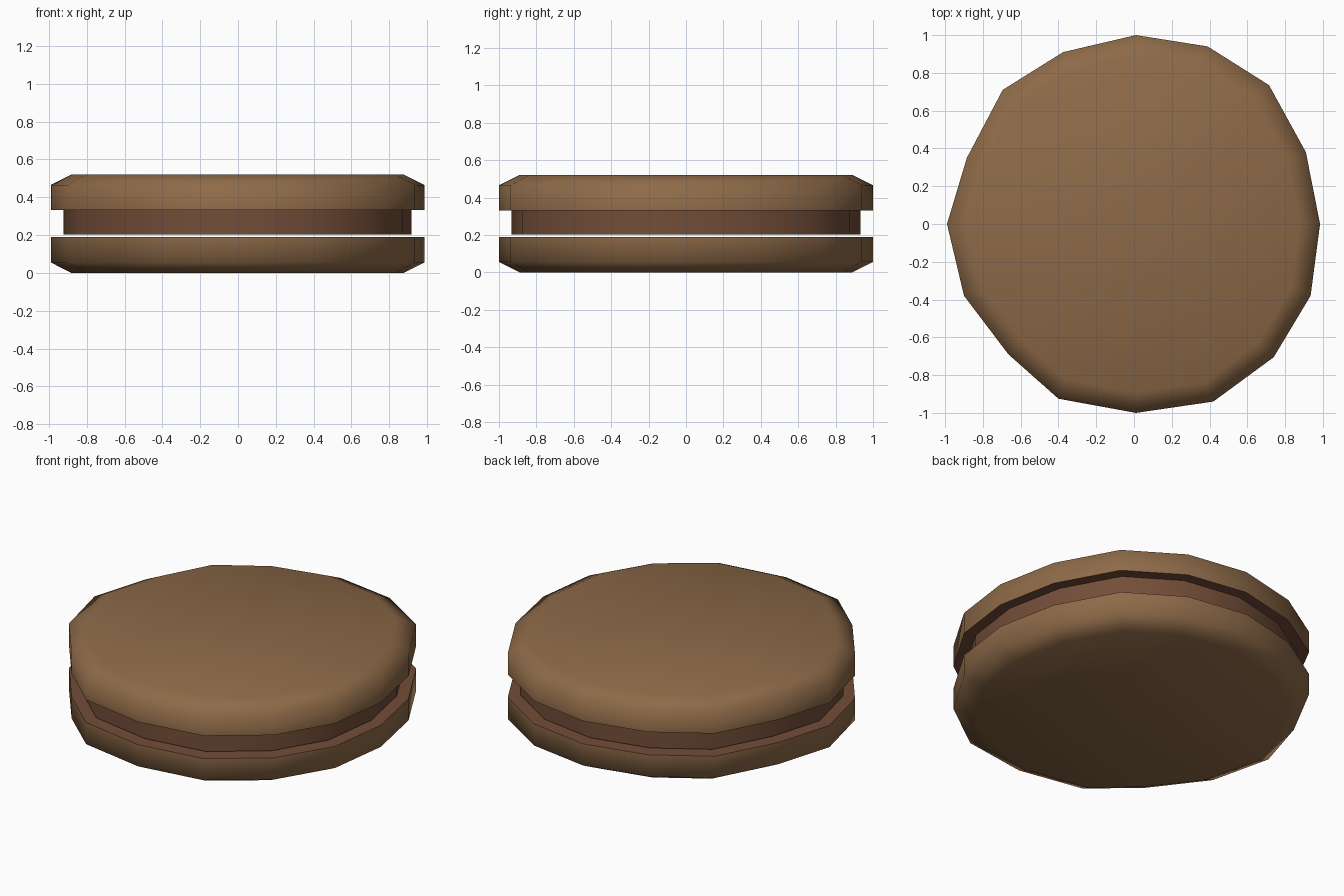
import bpy, bmesh, math

if "Cube" in bpy.data.objects:
    bpy.data.objects.remove(bpy.data.objects["Cube"])

# Slightly irregular 16-sided outline, shared by all layers
OUTLINE = [(0.985, 0), (0.91, 0.38), (0.715, 0.735), (0.39, 0.94),
           (0.01, 1.0), (-0.375, 0.91), (-0.695, 0.71), (-0.885, 0.35),
           (-0.99, 0), (-0.90, -0.38), (-0.665, -0.69), (-0.40, -0.925),
           (0.01, -1.0), (0.42, -0.94), (0.74, -0.705), (0.935, -0.38)]


def material(name, color):
    mat = bpy.data.materials.new(name)
    mat.diffuse_color = (*color, 1)
    mat.use_nodes = True
    mat.node_tree.nodes["Principled BSDF"].inputs["Base Color"].default_value = mat.diffuse_color
    return mat


biscuit = material("biscuit_brown", (0.27, 0.145, 0.065))
cocoa = material("cocoa_brown", (0.17, 0.075, 0.04))


def layer(name, rings, mats, start_mat=0, end_mat=0):
    """Stack scaled outlines (scale, z) upward and fan-cap both ends."""
    bm = bmesh.new()
    loops = [[bm.verts.new((x * s, y * s, z)) for x, y in OUTLINE] for s, z in rings]
    n = len(OUTLINE)
    for low, high in zip(loops, loops[1:]):
        for i in range(n):
            j = (i + 1) % n
            bm.faces.new((low[i], low[j], high[j], high[i]))
    for loop, z, slot in ((loops[0], rings[0][1], start_mat),
                          (loops[-1], rings[-1][1], end_mat)):
        centre = bm.verts.new((0, 0, z))
        for i in range(n):
            bm.faces.new((centre, loop[i], loop[(i + 1) % n])).material_index = slot
    bmesh.ops.recalc_face_normals(bm, faces=bm.faces)
    mesh = bpy.data.meshes.new(name)
    bm.to_mesh(mesh)
    bm.free()
    ob = bpy.data.objects.new(name, mesh)
    bpy.context.collection.objects.link(ob)
    for m in mats:
        mesh.materials.append(m)
    # Smooth over the bevel, sharp at the flat inner face
    bpy.ops.object.select_all(action='DESELECT')
    ob.select_set(True)
    bpy.context.view_layer.objects.active = ob
    bpy.ops.object.shade_smooth_by_angle(angle=math.radians(72))


# Bottom biscuit, filling with a thin gap beneath it, top biscuit
layer("bottom_biscuit", [(0.89, 0), (1, 0.055), (1, 0.19)], [biscuit, cocoa], end_mat=1)
layer("filling", [(0.932, 0.202), (0.932, 0.332)], [cocoa])
layer("top_biscuit", [(1, 0.332), (1, 0.465), (0.89, 0.52)], [biscuit, cocoa], start_mat=1)
